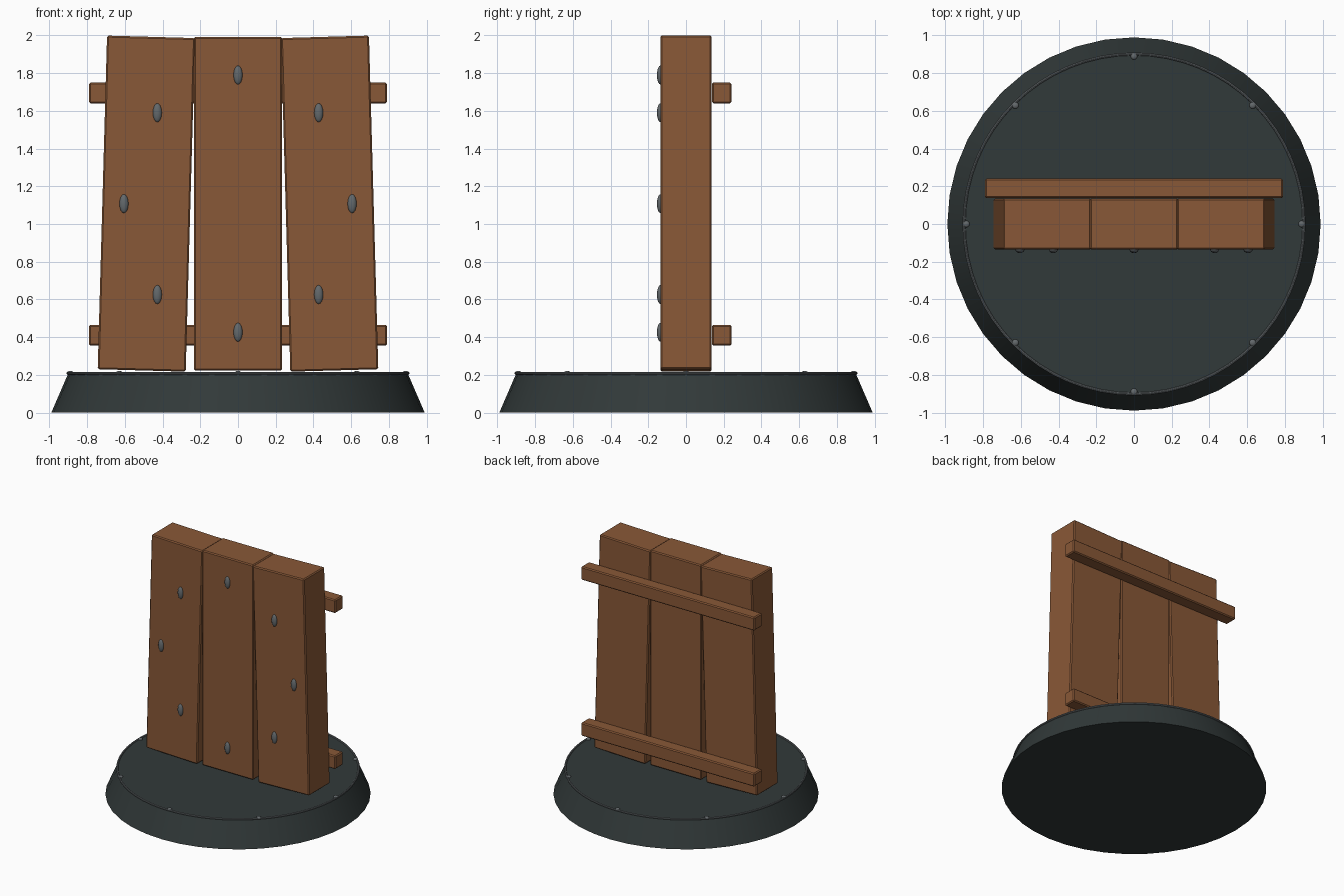
import bpy, math

if "Cube" in bpy.data.objects:
    bpy.data.objects.remove(bpy.data.objects["Cube"])


def material(name, rgb):
    m = bpy.data.materials.new(name)
    m.diffuse_color = (*rgb, 1)
    m.use_nodes = True
    m.node_tree.nodes["Principled BSDF"].inputs["Base Color"].default_value = m.diffuse_color
    return m


WOOD = material("brown_wood", (0.25, 0.098, 0.038))
STONE = material("dark_slate", (0.031, 0.041, 0.041))
METAL = material("grey_metal", (0.125, 0.14, 0.148))


def finish(name, mat, smooth=False):
    ob = bpy.context.object
    ob.name = name
    ob.data.materials.append(mat)
    if smooth:
        bpy.ops.object.shade_smooth_by_angle(angle=math.radians(35))
    return ob


def box(name, loc, size, tilt=0.0):
    bpy.ops.mesh.primitive_cube_add(size=1, location=loc)
    ob = finish(name, WOOD)
    ob.scale = size
    bpy.ops.object.transform_apply(location=False, rotation=False, scale=True)
    ob.rotation_euler.y = tilt
    bev = ob.modifiers.new("soft_edges", 'BEVEL')
    bev.width = 0.008
    bev.segments = 1
    return ob


def stud(name, loc, scale):
    bpy.ops.mesh.primitive_uv_sphere_add(segments=16, ring_count=8, radius=1, location=loc)
    finish(name, METAL, True).scale = scale


# Round base with sloping side
bpy.ops.mesh.primitive_cone_add(vertices=40, radius1=0.99, radius2=0.9, depth=0.208,
                                location=(0, 0, 0.104))
finish("base", STONE, True)

# Thin metal rim and its tiny studs
bpy.ops.mesh.primitive_torus_add(major_radius=0.902, minor_radius=0.008, major_segments=64,
                                 minor_segments=8, location=(0, 0, 0.208))
finish("base_rim", METAL, True)
for i in range(8):
    a = i * math.pi / 4
    stud("rim_stud", (0.89 * math.cos(a), 0.89 * math.sin(a), 0.21), (0.018, 0.018, 0.011))

# Three planks, the outer two leaning inwards
for side in (-1, 0, 1):
    box("plank", (side * 0.486, 0, 1.108), (0.467, 0.273, 1.77), -side * 0.028)

# Two battens across the back
for z in (0.41, 1.695):
    box("back_batten", (0, 0.189, z), (1.58, 0.104, 0.11))

# Ring of nail heads on the front
for i in range(8):
    a = i * math.pi / 4
    stud("nail_head", (0.605 * math.cos(a), -0.136, 1.108 + 0.682 * math.sin(a)),
         (0.024, 0.018, 0.05))
